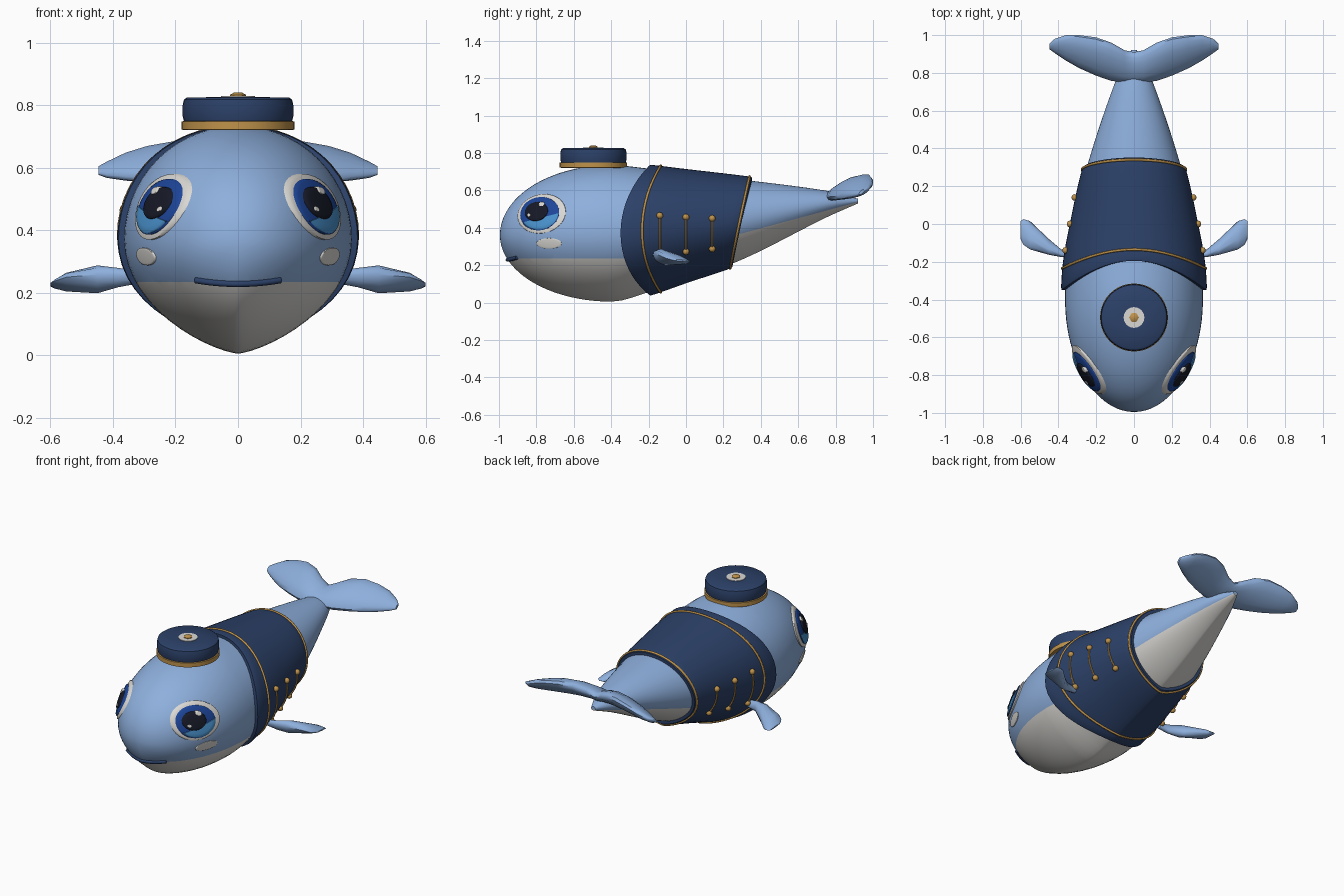
import bpy, bmesh
from math import sin, cos, pi, sqrt, radians
from mathutils import Vector

cube = bpy.data.objects.get("Cube")
if cube:
    bpy.data.objects.remove(cube)


def material(name, r, g, b):
    m = bpy.data.materials.new(name)
    m.use_nodes = True
    m.diffuse_color = (r, g, b, 1)
    m.node_tree.nodes["Principled BSDF"].inputs["Base Color"].default_value = (r, g, b, 1)
    return m


SKIN = material("sky blue", 0.27, 0.43, 0.72)
WHITE = material("soft white", 0.70, 0.69, 0.66)
NAVY = material("navy", 0.025, 0.053, 0.14)
GOLD = material("gold", 0.52, 0.29, 0.07)
IRIS = material("deep blue", 0.012, 0.06, 0.32)
GLOW = material("bright blue", 0.07, 0.30, 0.64)
BLACK = material("near black", 0.008, 0.01, 0.02)


def finish(name, bm, *mats, angle=40):
    bmesh.ops.recalc_face_normals(bm, faces=bm.faces)
    me = bpy.data.meshes.new(name)
    bm.to_mesh(me)
    bm.free()
    for m in mats:
        me.materials.append(m)
    ob = bpy.data.objects.new(name, me)
    bpy.context.collection.objects.link(ob)
    bpy.ops.object.select_all(action="DESELECT")
    ob.select_set(True)
    bpy.context.view_layer.objects.active = ob
    bpy.ops.object.shade_smooth_by_angle(angle=radians(angle))
    return ob


def loft(rings, cap_start=True, cap_end=True):
    bm = bmesh.new()
    rows = [[bm.verts.new(p) for p in ring] for ring in rings]
    n = len(rows[0])
    for a, b in zip(rows, rows[1:]):
        for i in range(n):
            bm.faces.new((a[i], a[(i + 1) % n], b[(i + 1) % n], b[i]))
    if cap_start:
        bm.faces.new(rows[0])
    if cap_end:
        bm.faces.new(rows[-1])
    return bm


def cord(name, points, radius, mat, cyclic=False):
    cu = bpy.data.curves.new(name, "CURVE")
    cu.dimensions = "3D"
    cu.bevel_depth = radius
    cu.bevel_resolution = 1
    cu.use_fill_caps = True
    sp = cu.splines.new("POLY")
    sp.points.add(len(points) - 1)
    for p, co in zip(sp.points, points):
        p.co = (*co, 1)
    sp.use_cyclic_u = cyclic
    cu.materials.append(mat)
    ob = bpy.data.objects.new(name, cu)
    bpy.context.collection.objects.link(ob)


# Body shape: elliptical head, then stations of y, top, bottom, half width
STATIONS = [(-.4, .735, .005, .365), (-.2, .716, .056, .354), (0, .692, .125, .318),
            (.3, .657, .23, .25), (.75, .598, .455, .1), (.92, .555, .53, .015)]


def slope(i, k):
    if i == 0:
        return 0
    a, b = STATIONS[i - 1], STATIONS[min(i + 1, len(STATIONS) - 1)]
    return (b[k] - a[k]) / (b[0] - a[0])


def profile(y):
    if y < -.4:
        f = sqrt(max(0, 1 - ((y + .4) / .595) ** 2))
        return .36 + .375 * f, .36 - .355 * f, .365 * f
    i = max(j for j in range(len(STATIONS) - 1) if STATIONS[j][0] <= y + 1e-6)
    p, q = STATIONS[i], STATIONS[i + 1]
    d = q[0] - p[0]
    t = (y - p[0]) / d
    return [p[k] * (1 + 2 * t) * (1 - t) ** 2 + q[k] * t * t * (3 - 2 * t)
            + d * t * (1 - t) * (slope(i, k) * (1 - t) - slope(i + 1, k) * t) for k in (1, 2, 3)]


def surface(y, a, off=0):
    top, bottom, w = profile(y)
    c, s = cos(a), sin(a)
    x = (w + off) * abs(c) ** (1 if s >= 0 else 1.44)
    return Vector((x if c > 0 else -x, y, (top + bottom) / 2 + ((top - bottom) / 2 + off) * s))


def half_width(y, z, off=0):
    top, bottom, w = profile(y)
    t = (z - (top + bottom) / 2) / ((top - bottom) / 2 + off + 1e-6)
    return (w + off) * max(0, 1 - t * t) ** (.5 if t > 0 else .72)


ANGLES = [2 * pi * i / 56 for i in range(56)]

# Body with a pale belly cut along two planes
ys = [-.4 - .595 * cos(pi / 2 * (i + .4) / 22) for i in range(22)]
ys += [-.4 + 1.32 * i / 24 for i in range(25)]
bm = loft([[surface(y, a) for a in ANGLES] for y in ys])
CUTS = [(Vector((0, 0, .235)), Vector((0, 0, 1))), (Vector((0, .3, .37)), Vector((0, -.27, 1)))]
for rear, (co, no) in enumerate(CUTS):
    faces = [f for f in bm.faces if (f.calc_center_median().y > 0) == bool(rear)]
    geom = set(faces)
    for f in faces:
        geom.update(f.edges)
        geom.update(f.verts)
    bmesh.ops.bisect_plane(bm, geom=list(geom), plane_co=co, plane_no=no)
for f in bm.faces:
    c = f.calc_center_median()
    co, no = CUTS[c.y > 0]
    f.material_index = int((c - co).dot(no) < 0)
finish("body", bm, SKIN, WHITE)


# Coat wrapped round the middle, with gold piping
def coat_front(a):
    return -.195 - .155 * cos(a) ** 2


def coat_rear(a):
    return .30 + .052 * sin(a)


rows = [(0, -.01), (0, .018)] + [(.02 + .96 * i / 14, .022) for i in range(15)] + [(1, .018), (1, -.01)]
finish("coat", loft([[surface(coat_front(a) * (1 - t) + coat_rear(a) * t, a, off) for a in ANGLES]
                     for t, off in rows], False, False), NAVY)
cord("front_piping", [surface(-.135 - .1 * cos(a) ** 2, a, .023) for a in ANGLES], .007, GOLD, True)
cord("rear_piping", [surface(coat_rear(a) - .012, a, .022) for a in ANGLES], .007, GOLD, True)

# Coat buttons joined by cords
for side, s in (("left", 1), ("right", -1)):
    for i, (y, low, high) in enumerate([(-.14, .26, .465), (0, .272, .457), (.14, .287, .45)]):
        path = [Vector((s * half_width(y, z, .025), y, z))
                for z in [low + (high - low) * k / 8 for k in range(9)]]
        cord(f"{side}_button_cord_{i + 1}", path, .005, GOLD)
        for label, p in (("lower", path[0]), ("upper", path[-1])):
            bm = bmesh.new()
            bmesh.ops.create_icosphere(bm, subdivisions=2, radius=.018)
            bmesh.ops.translate(bm, verts=bm.verts, vec=p)
            finish(f"{side}_{label}_button_{i + 1}", bm, GOLD)


# Fins: lens sections given as x, front y, rear y, front z, rear z, half thickness
def fin(name, sections, s=1, n=14):
    rings = []
    for x, y0, y1, z0, z1, th in sections:
        ring = []
        for k in range(n):
            a = 2 * pi * k / n
            t = (1 - cos(a)) / 2
            ring.append((s * x, y0 + (y1 - y0) * t, z0 + (z1 - z0) * t + th * sin(a)))
        rings.append(ring)
    finish(name, loft(rings), SKIN, angle=50)


half = [(0, .745, .91, .565, .61, .035), (.05, .748, .92, .565, .63, .042), (.12, .758, .96, .565, .66, .047),
        (.2, .785, .988, .567, .668, .047), (.29, .825, 1, .568, .655, .04), (.36, .865, 1, .572, .635, .032),
        (.42, .905, .98, .577, .61, .02), (.447, .925, .955, .582, .6, .01)]
fin("tail_flukes", [(-h[0], *h[1:]) for h in half[:0:-1]] + half)
flipper = [(.32, -.178, -.14, .255, .245, .02), (.385, -.175, -.135, .257, .24, .03),
           (.45, -.163, -.08, .258, .228, .042), (.55, -.135, .015, .25, .218, .026),
           (.585, -.11, .026, .238, .218, .012), (.6, -.08, .015, .23, .222, .004)]
for side, s in (("left", 1), ("right", -1)):
    fin(side + "_flipper", flipper, s, 10)


# Thin oval plates that follow the head surface
def plate(name, s, cy, cz, ry, rz, off, mat, tilt=.25, ceiling=9):
    rings = []
    for r, o in [(.02, off), (.25, off), (.5, off), (.75, off), (.94, off), (1, off * .85), (1.01, -.003)]:
        ring = []
        for k in range(36):
            a = 2 * pi * k / 36
            u, v = r * ry * cos(a), min(r * rz * sin(a), ceiling)
            y, z = cy + u * cos(tilt) - v * sin(tilt), cz + u * sin(tilt) + v * cos(tilt)
            ring.append((s * half_width(y, z, o), y, z))
        rings.append(ring)
    finish(name, loft(rings, ceiling == 9, False), mat, angle=60)


for side, s in (("left", 1), ("right", -1)):
    plate(side + "_eye_white", s, -.772, .475, .13, .103, .009, WHITE)
    plate(side + "_iris", s, -.782, .475, .105, .088, .015, IRIS)
    plate(side + "_iris_glow", s, -.782, .475, .1, .084, .019, GLOW, ceiling=-.022)
    plate(side + "_pupil", s, -.8, .487, .062, .05, .024, BLACK)
    plate(side + "_eye_sparkle", s, -.772, .527, .016, .012, .028, WHITE)
    plate(side + "_eye_glint", s, -.84, .468, .009, .008, .028, WHITE)
    plate(side + "_cheek", s, -.732, .316, .067, .028, .005, WHITE, tilt=0)


# Mouth line across the nose
def nose_y(x, z):
    lo, hi = -.995, -.4
    for _ in range(30):
        mid = (lo + hi) / 2
        if half_width(mid, z, .002) > abs(x):
            hi = mid
        else:
            lo = mid
    return hi


mouth = []
for k in range(-10, 11):
    x, z = .0135 * k, .228 + .012 * (k / 10) ** 2
    mouth.append((x, nose_y(x, z), z))
cord("mouth", mouth, .011, NAVY)


# Sailor cap turned from radius and height profiles
def lathe(name, prof, mat, n=40):
    finish(name, loft([[(r * cos(2 * pi * i / n), -.495 + r * sin(2 * pi * i / n), z) for i in range(n)]
                       for r, z in prof]), mat, angle=35)


lathe("cap_band", [(.17, .72), (.18, .722), (.18, .748), (.17, .75)], GOLD)
lathe("cap_crown", [(.172, .745), (.177, .765), (.177, .8), (.173, .818), (.163, .825), (.06, .826)], NAVY)
lathe("cap_badge", [(.055, .822), (.055, .829)], WHITE, 24)
lathe("cap_button", [(.026, .826), (.026, .833), (.014, .84)], GOLD, 6)
